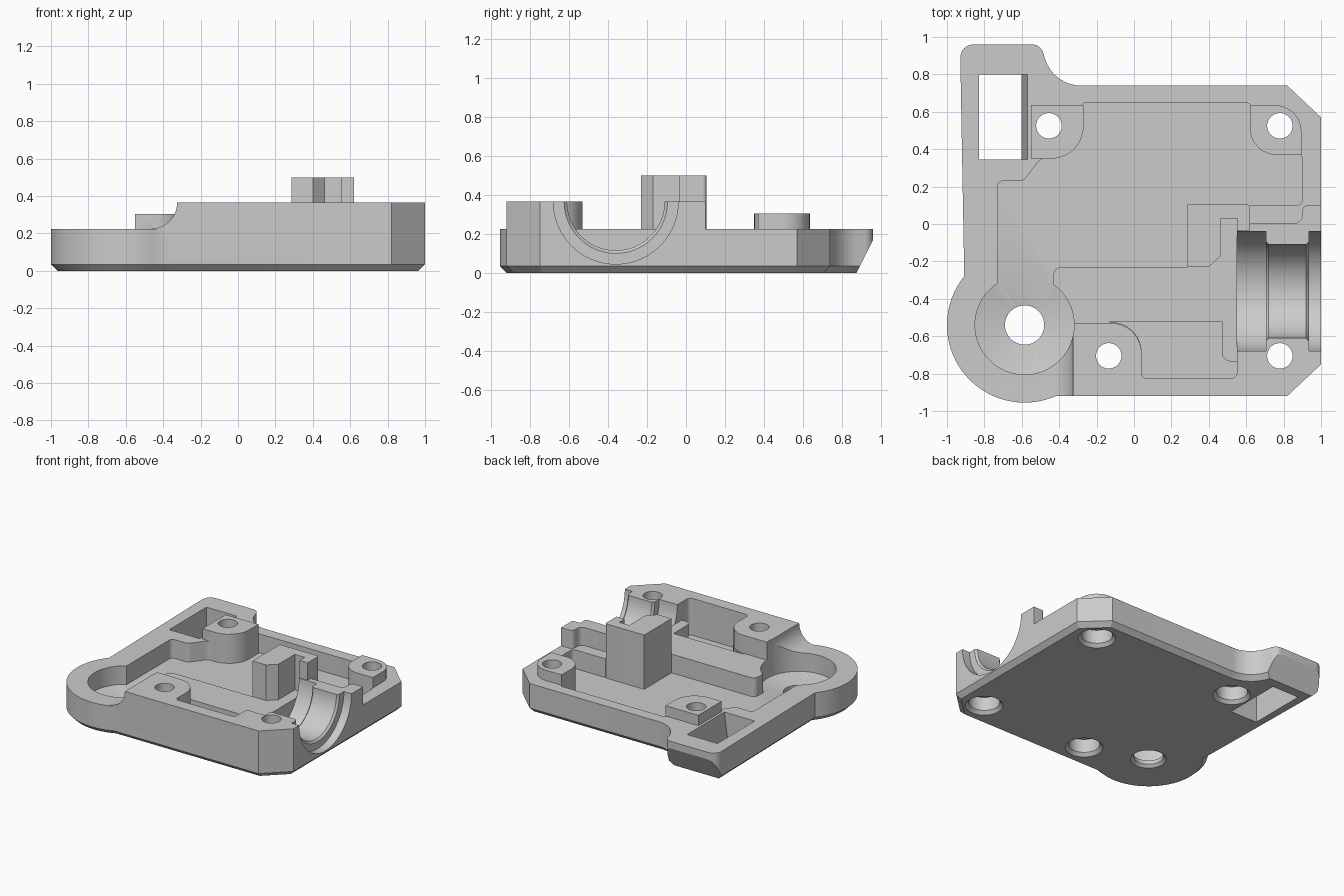
import bpy, bmesh, math
from mathutils import Vector, Matrix

cube = bpy.data.objects.get("Cube")
if cube:
    bpy.data.objects.remove(cube, do_unlink=True)

FLOOR, RIM, POST, TALL, TOWER = 0.08, 0.225, 0.305, 0.365, 0.5
RING = (-0.585, -0.54)          # centre of the round boss

gray = bpy.data.materials.new("light_gray")
gray.use_nodes = True
gray.diffuse_color = (0.6, 0.6, 0.6, 1)
gray.node_tree.nodes["Principled BSDF"].inputs["Base Color"].default_value = (0.6, 0.6, 0.6, 1)


def arc(center, r, a0, a1, n=12):
    """Points on a circle between two angles in degrees."""
    angles = [math.radians(a0 + (a1 - a0) * i / n) for i in range(n + 1)]
    return [(center[0] + r * math.cos(a), center[1] + r * math.sin(a)) for a in angles]


def rounded(points, n=8):
    """Closed outline; a third number on a point is its corner radius."""
    out = []
    for i, p in enumerate(points):
        v = Vector(p[:2])
        if len(p) < 3:
            out.append(v)
            continue
        a = (Vector(points[i - 1][:2]) - v).normalized()
        b = (Vector(points[(i + 1) % len(points)][:2]) - v).normalized()
        half = a.angle(b) / 2
        t = p[2] / math.tan(half)
        c = v + (a + b).normalized() * p[2] / math.sin(half)
        start, end = v + a * t - c, v + b * t - c
        for k in range(n + 1):
            out.append(c + start.lerp(end, k / n).normalized() * p[2])
    return out


def finish(name, bm):
    bmesh.ops.recalc_face_normals(bm, faces=bm.faces)
    mesh = bpy.data.meshes.new(name)
    bm.to_mesh(mesh)
    bm.free()
    mesh.materials.append(gray)
    obj = bpy.data.objects.new(name, mesh)
    bpy.context.collection.objects.link(obj)
    return obj


def prism(name, points, lo, hi, axis="z", bevel=0):
    """Extrude an outline along x (y,z points), y (x,z points) or z (x,y points)."""
    place = {"x": lambda h, a, b: (h, a, b),
             "y": lambda h, a, b: (a, h, b),
             "z": lambda h, a, b: (a, b, h)}[axis]
    outline = rounded(points)
    bm = bmesh.new()
    low = [bm.verts.new(place(lo, *p)) for p in outline]
    high = [bm.verts.new(place(hi, *p)) for p in outline]
    bottom = bm.faces.new(low)
    bm.faces.new(high)
    for i in range(len(low)):
        bm.faces.new((low[i - 1], low[i], high[i], high[i - 1]))
    bmesh.ops.recalc_face_normals(bm, faces=bm.faces)
    if bevel:
        bmesh.ops.bevel(bm, geom=list(bottom.edges), offset=bevel, segments=1,
                        affect="EDGES")
    return finish(name, bm)


def lathe(name, profile, matrix, steps=48):
    """Spin (radius, height) points round z, then place with a matrix."""
    bm = bmesh.new()
    verts = [bm.verts.new((r, 0, h)) for r, h in profile]
    edges = [bm.edges.new(pair) for pair in zip(verts, verts[1:])]
    bmesh.ops.spin(bm, geom=verts + edges, cent=(0, 0, 0), axis=(0, 0, 1),
                   angle=2 * math.pi, steps=steps)
    bmesh.ops.remove_doubles(bm, verts=bm.verts, dist=0.0001)
    bm.transform(matrix)
    return finish(name, bm)


def combine(target, tool, operation):
    mod = target.modifiers.new("combine", "BOOLEAN")
    mod.object, mod.operation, mod.solver = tool, operation, "EXACT"
    bpy.context.view_layer.objects.active = target
    bpy.ops.object.modifier_apply(modifier=mod.name)
    bpy.data.objects.remove(tool, do_unlink=True)


def add(tool):
    combine(housing, tool, "UNION")


def cut(tool):
    combine(housing, tool, "DIFFERENCE")


# Base tray with rear tab, round boss and chamfered underside
housing = prism("housing", arc(RING, 0.415, 141, 293.7, 32) + [
    (0.82, -0.92), (1, -0.75), (1, 0.57), (0.82, 0.74),
    (-0.43, 0.74, 0.2), (-0.5, 0.96, 0.06), (-0.93, 0.96, 0.07)],
    0, RIM, bevel=0.035)

# Raised front and right walls around the bearing channel
add(prism("raised_wall", [
    (-0.325, -0.92), (0.82, -0.92), (1, -0.75), (1, 0.1), (0.9, 0.1, 0.03),
    (0.9, 0.005, 0.04), (0.62, 0.005), (0.62, 0.03), (0.55, 0.03),
    (0.55, -0.825, 0.03), (0.04, -0.825, 0.03), (0.04, -0.53, 0.16),
    (-0.325, -0.53)], 0.1, TALL))

# Curved step from the boss up to the raised wall
add(prism("curved_step", [(-0.465, 0.1), (-0.3, 0.1), (-0.3, TALL)]
          + arc((-0.465, TALL), 0.14, 0, -90), -0.92, -0.53, "y"))

# Main cavity
cut(prism("cavity", [
    (-0.73, -0.4), (-0.43, -0.4), (-0.43, -0.23, 0.04), (0.32, -0.23),
    (0.32, 0.08), (0.6, 0.08), (0.62, 0.1), (0.9, 0.1, 0.03),
    (0.9, 0.37, 0.03), (0.75, 0.4), (0.65, 0.5), (0.62, 0.65, 0.03),
    (-0.28, 0.65, 0.03), (-0.3, 0.5), (-0.4, 0.37), (-0.5, 0.35, 0.08),
    (-0.59, 0.23, 0.05), (-0.73, 0.23, 0.03)], FLOOR, 0.7))

# Front pocket, following the screw tab
cut(prism("front_pocket", [
    (-0.13, -0.525), (0.04, -0.525, 0.159), (0.04, -0.825, 0.03),
    (0.55, -0.825, 0.03), (0.55, -0.735), (0.47, -0.735, 0.05),
    (0.47, -0.52), (-0.13, -0.52)], FLOOR, 0.7))

# Dished round pocket
cut(lathe("round_pocket", [(0, 0.05), (0.105, 0.05), (0.265, FLOOR + 0.002),
                           (0.265, 0.7), (0, 0.7)],
          Matrix.Translation((*RING, 0)), 64))

# Screw posts
add(prism("left_post", [(-0.55, 0.35), (-0.27, 0.35, 0.17), (-0.27, 0.635),
                        (-0.55, 0.635)], 0.04, POST))
add(prism("right_post", [(0.62, 0.37, 0.14), (0.895, 0.37), (0.895, 0.635, 0.14),
                         (0.62, 0.635)], 0.04, POST))

# Stop tower beside the channel
add(prism("tower", [
    (0.285, -0.23), (0.4, -0.23), (0.465, -0.17), (0.465, 0.03), (0.55, 0.03),
    (0.55, -0.035), (0.62, -0.035), (0.62, 0.105, 0.02), (0.285, 0.105)],
    0.04, TOWER))

# Stepped half-round channel
cut(lathe("channel", [
    (0, 0.55), (0.32, 0.55), (0.32, 0.705), (0.265, 0.705), (0.25, 0.72),
    (0.25, 0.92), (0.265, 0.935), (0.32, 0.935), (0.32, 1.1), (0, 1.1)],
    Matrix.Translation((0, -0.36, TALL)) @ Matrix.Rotation(math.pi / 2, 4, "Y"), 96))

# Sloped end and rectangular window of the rear tab
cut(prism("tab_slope", [(0.85, -0.05), (1.02, 0.29), (1.2, 0.29), (1.2, -0.05)],
          -1.1, -0.2, "x"))
cut(prism("tab_window", [(-0.83, -0.1), (-0.615, -0.1), (-0.57, RIM),
                         (-0.57, 0.4), (-0.83, 0.4)], 0.345, 0.8, "y"))

# Counterbored screw holes and the boss hole
for x, y in [(-0.455, 0.525), (0.78, 0.525), (-0.135, -0.705), (0.78, -0.705)]:
    cut(lathe("screw_hole", [(0, -0.02), (0.15, -0.02), (0.11, 0.025), (0.11, 0.13),
                             (0.068, 0.13), (0.068, 0.7), (0, 0.7)],
              Matrix.Translation((x, y, 0))))
cut(lathe("boss_hole", [(0, -0.02), (0.145, -0.02), (0.105, 0.02), (0.105, 0.7),
                        (0, 0.7)], Matrix.Translation((*RING, 0))))

bpy.ops.object.select_all(action="DESELECT")
housing.select_set(True)
bpy.context.view_layer.objects.active = housing
bpy.ops.object.shade_smooth_by_angle(angle=math.radians(25))
